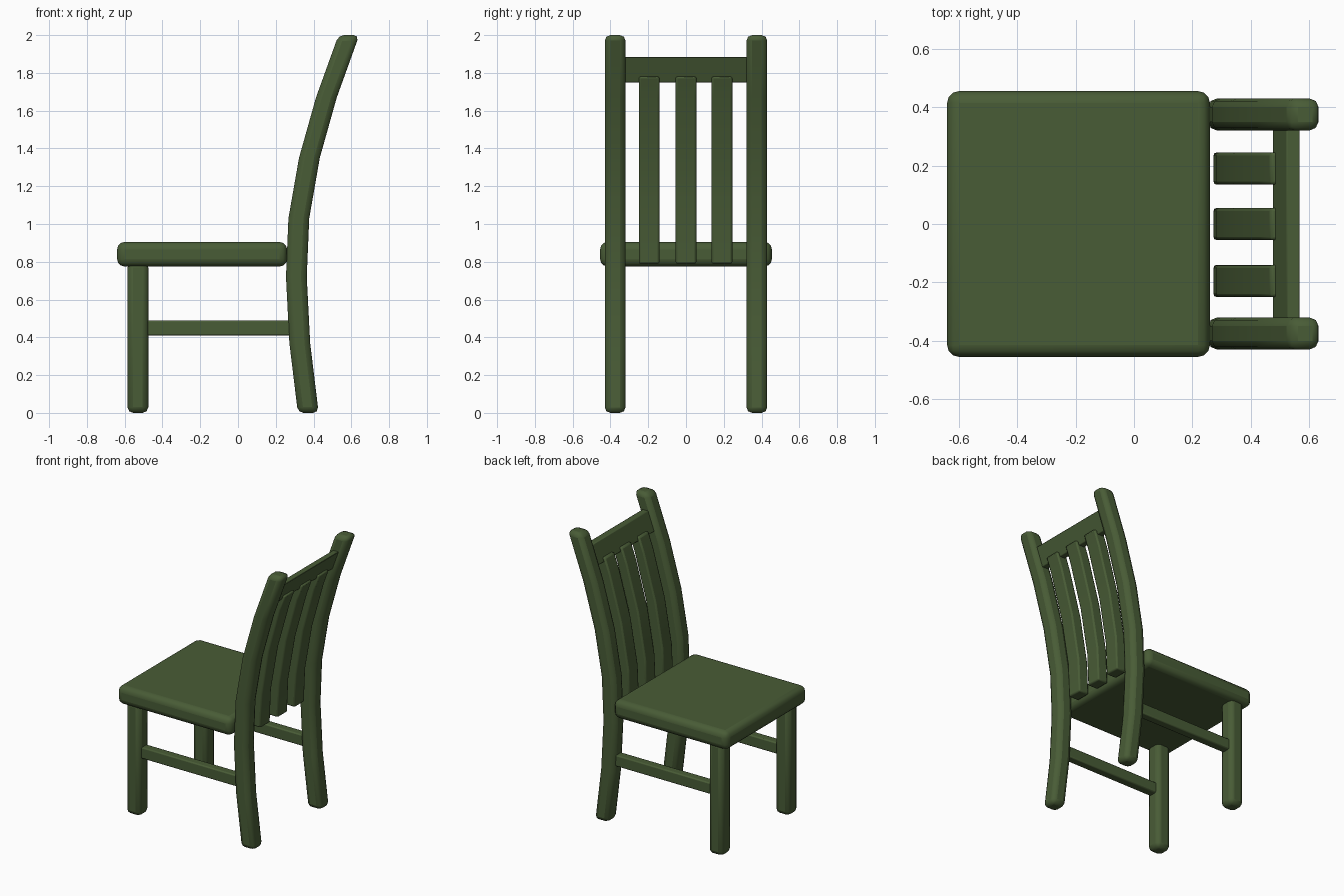
import bpy, bmesh
from mathutils import Vector

if "Cube" in bpy.data.objects:
    bpy.data.objects.remove(bpy.data.objects["Cube"])

paint = bpy.data.materials.new("olive_green")
paint.diffuse_color = (0.066, 0.107, 0.037, 1)
paint.use_nodes = True
paint.node_tree.nodes["Principled BSDF"].inputs["Base Color"].default_value = paint.diffuse_color


def finish(name, bm, bevel, segments=2):
    bmesh.ops.recalc_face_normals(bm, faces=bm.faces)
    mesh = bpy.data.meshes.new(name)
    bm.to_mesh(mesh)
    bm.free()
    mesh.materials.append(paint)
    ob = bpy.data.objects.new(name, mesh)
    bpy.context.collection.objects.link(ob)
    if bevel:
        mod = ob.modifiers.new("bevel", 'BEVEL')
        mod.width, mod.segments = bevel, segments
        mod.limit_method, mod.angle_limit = 'ANGLE', 0.6
    bpy.ops.object.select_all(action='DESELECT')
    ob.select_set(True)
    bpy.context.view_layer.objects.active = ob
    bpy.ops.object.shade_smooth_by_angle(angle=0.7)
    return ob


def box(name, x, y, z, bevel, segments=2):
    bm = bmesh.new()
    bmesh.ops.create_cube(bm, size=1)
    for v in bm.verts:
        v.co = Vector([r[0] if c < 0 else r[1] for c, r in zip(v.co, (x, y, z))])
    return finish(name, bm, bevel, segments)


def swept(name, path, y0, y1, thick, bevel):
    """Bar whose x-z centre line follows the path."""
    bm = bmesh.new()
    rings = [[bm.verts.new((x + sx * thick / 2, y, z))
              for sx, y in ((-1, y0), (1, y0), (1, y1), (-1, y1))] for x, z in path]
    for a, b in zip(rings, rings[1:]):
        for i in range(4):
            j = (i + 1) % 4
            bm.faces.new((a[i], a[j], b[j], b[i]))
    bm.faces.new(rings[0])
    bm.faces.new(rings[-1])
    return finish(name, bm, bevel)


# Shared bend of the back
curve = [(0.372, 0), (0.327, 0.37), (0.309, 0.72), (0.322, 1.03),
         (0.378, 1.35), (0.468, 1.67), (0.587, 2.0)]


def cx(z):
    for (x0, z0), (x1, z1) in zip(curve, curve[1:]):
        if z <= z1:
            return x0 + (x1 - x0) * (z - z0) / (z1 - z0)


# Seat
box("seat", (-0.64, 0.26), (-0.455, 0.455), (0.775, 0.905), 0.04, 3)

# Legs, back posts and side stretchers on both sides
for side, s in (("left", 1), ("right", -1)):
    y = sorted((s * 0.32, s * 0.43))
    box("front_leg_" + side, (-0.585, -0.475), y, (0, 0.8), 0.03)
    swept("back_post_" + side, curve, *y, 0.11, 0.03)
    ys = sorted((s * 0.345, s * 0.405))
    box("stretcher_" + side, (-0.5, 0.3), ys, (0.41, 0.49), 0.008)

# Back slats
slat_path = [(cx(z), z) for z in (0.79, 1.03, 1.35, 1.67, 1.78)]
for i, yc in enumerate((-0.195, 0, 0.19)):
    swept(f"back_slat_{i + 1}", slat_path, yc - 0.055, yc + 0.055, 0.08, 0.01)

# Top rail
swept("top_rail", [(cx(1.75), 1.75), (cx(1.885), 1.885)], -0.34, 0.34, 0.045, 0.005)
